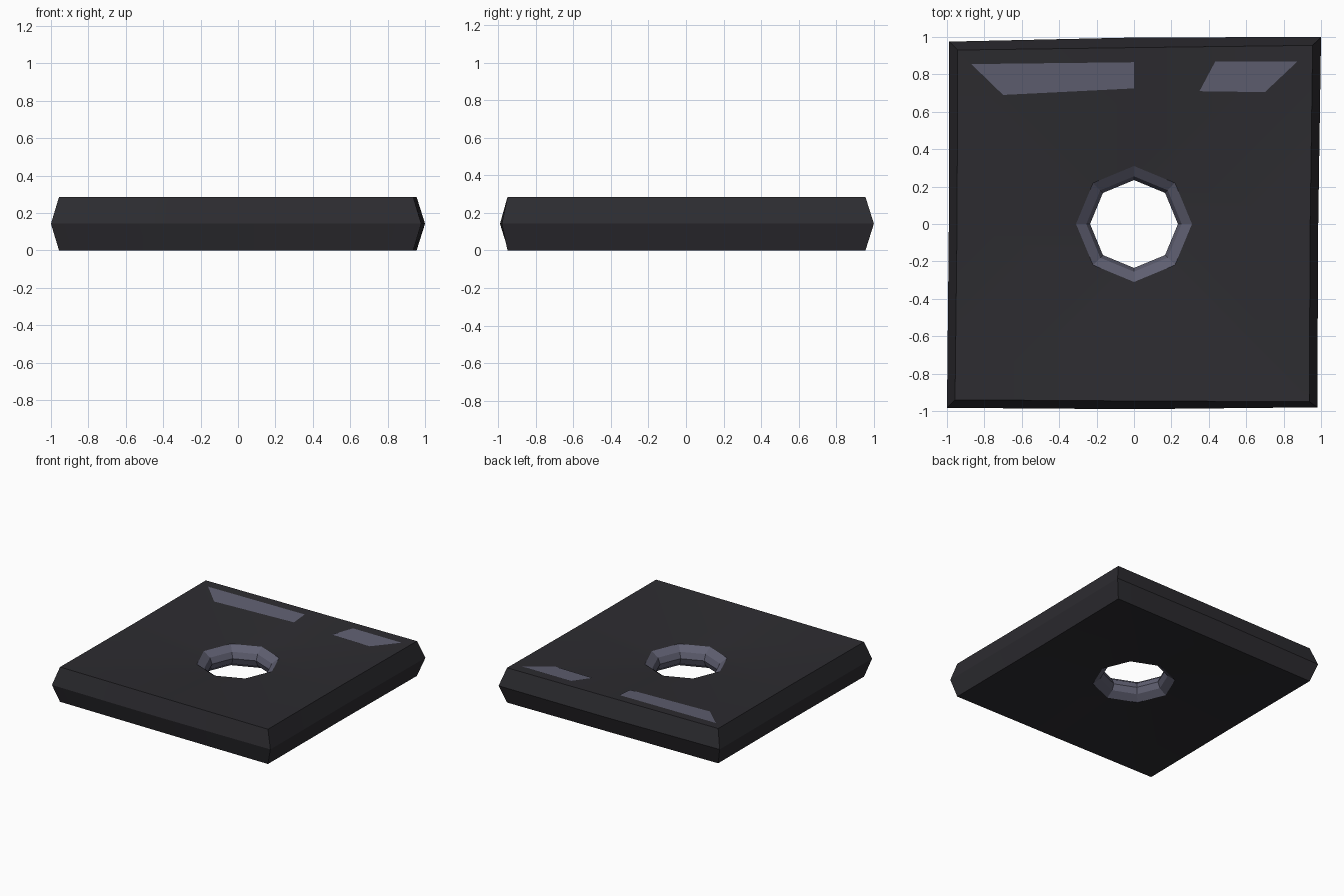
import bpy, bmesh, math
from mathutils import Vector

if "Cube" in bpy.data.objects:
    bpy.data.objects.remove(bpy.data.objects["Cube"])


def material(name, rgb):
    m = bpy.data.materials.new(name)
    m.diffuse_color = (*rgb, 1)
    m.use_nodes = True
    m.node_tree.nodes["Principled BSDF"].inputs["Base Color"].default_value = m.diffuse_color
    return m


dark = material("dark_slab", (0.026, 0.025, 0.030))
light = material("worn_slate", (0.115, 0.115, 0.165))

H, MID, DISH = 0.285, 0.1425, 0.055

# Slightly uneven outlines, counter-clockwise from the +x edge midpoint
belt = [(0.985, 0), (1, 1), (0, 0.997), (-0.988, 0.975),
        (-0.99, 0), (-1, -0.983), (0, -0.99), (0.98, -0.98)]
face = [(0.942, 0), (0.955, 0.955), (0, 0.943), (-0.943, 0.93),
        (-0.946, 0), (-0.957, -0.94), (0, -0.946), (0.937, -0.95)]


def octagon(r):
    return [(r * math.cos(i * math.pi / 4), r * math.sin(i * math.pi / 4)) for i in range(8)]


# Closed loop of rings: top face, hole chamfer, hole wall, underside, outer edge
rings = [(belt, MID), (face, H), (octagon(0.31), H - DISH), (octagon(0.255), 0.19),
         (octagon(0.235), MID), (octagon(0.255), 0.095), (octagon(0.31), DISH), (face, 0)]

bm = bmesh.new()
loops = [[bm.verts.new((x, y, z)) for x, y in pts] for pts, z in rings]
for k in range(len(loops)):
    a, b = loops[k], loops[(k + 1) % len(loops)]
    for i in range(8):
        j = (i + 1) % 8
        f = bm.faces.new((a[i], a[j], b[j], b[i]))
        f.material_index = 1 if 2 <= k <= 5 else 0
bmesh.ops.recalc_face_normals(bm, faces=bm.faces)
mesh = bpy.data.meshes.new("stone_slab")
bm.to_mesh(mesh)
bm.free()
slab = bpy.data.objects.new("stone_slab", mesh)
bpy.context.collection.objects.link(slab)
mesh.materials.append(dark)
mesh.materials.append(light)
bpy.context.view_layer.objects.active = slab
slab.select_set(True)
bpy.ops.object.shade_smooth_by_angle(angle=math.radians(15))


# Light worn patches lying on the dished top, near the back edge
def worn_patch(name, pts):
    verts = [(x, y, H - DISH + DISH * (y - 0.26) / 0.685 + 0.004) for x, y in pts]
    me = bpy.data.meshes.new(name)
    me.from_pydata(verts, [], [tuple(range(len(pts)))])
    me.materials.append(light)
    bpy.context.collection.objects.link(bpy.data.objects.new(name, me))


worn_patch("worn_patch_left", [(-0.87, 0.855), (-0.70, 0.69), (0, 0.725), (0, 0.865)])
worn_patch("worn_patch_right", [(0.35, 0.71), (0.70, 0.705), (0.875, 0.87), (0.435, 0.87)])
